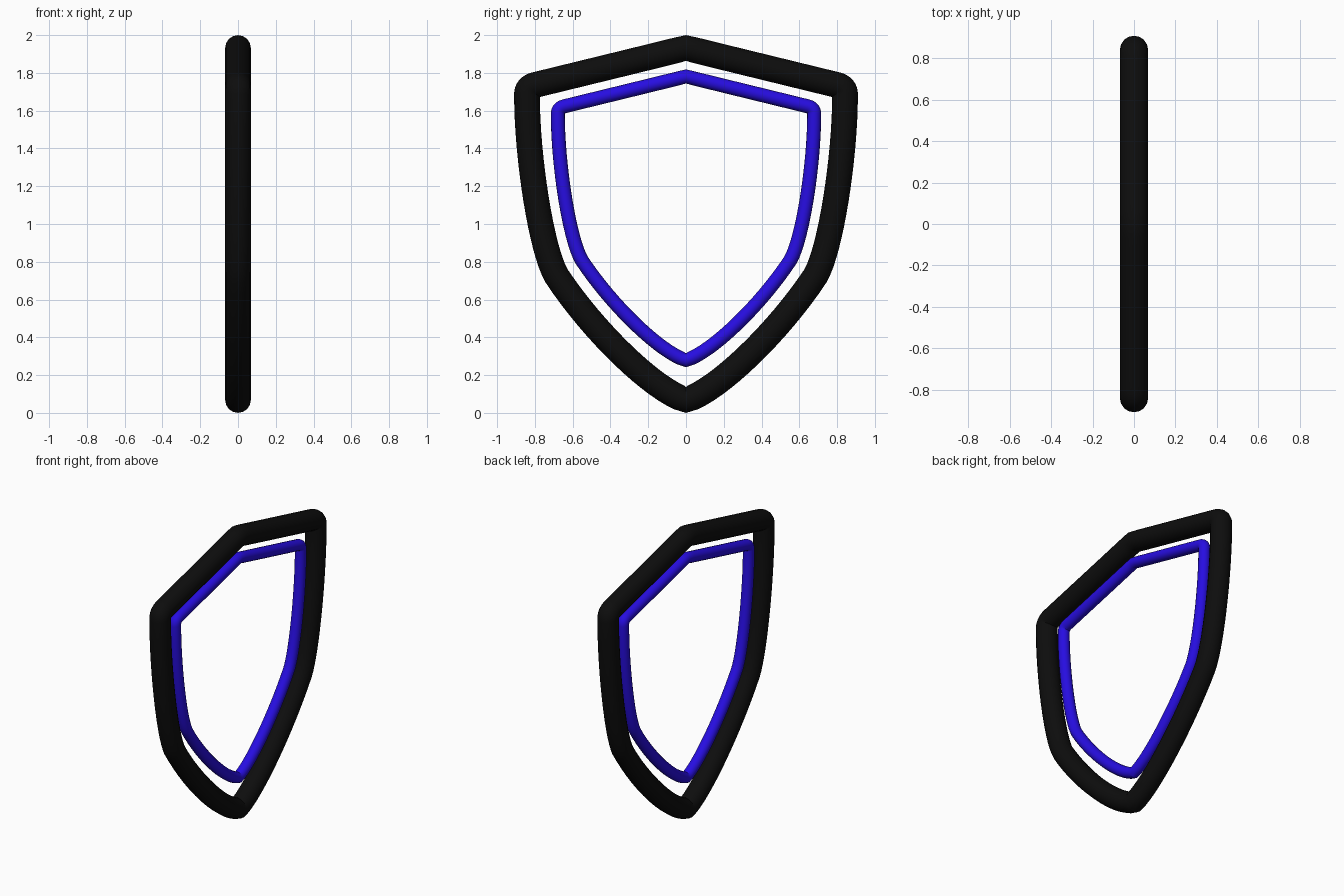
import bpy
from mathutils import Vector

cube = bpy.data.objects.get("Cube")
if cube:
    bpy.data.objects.remove(cube, do_unlink=True)


def make_material(name, rgb):
    mat = bpy.data.materials.new(name)
    mat.use_nodes = True
    mat.diffuse_color = (*rgb, 1)
    mat.node_tree.nodes["Principled BSDF"].inputs["Base Color"].default_value = (*rgb, 1)
    return mat


# Half outline as (incoming handle, point, outgoing handle) in (y, z)
APEX = ((-0.27, 1.865), (0, 1.932), (0.27, 1.865))
HALF = [
    ((0.53, 1.802), (0.795, 1.737), (0.825, 1.73)),   # shoulder, top side
    ((0.842, 1.715), (0.842, 1.685), (0.842, 1.35)),  # shoulder, outer side
    ((0.765, 0.86), (0.685, 0.725), (0.49, 0.43)),    # knee
]
TIP = ((0.17, 0.12), (0, 0.068), (-0.17, 0.12))


def flip(knot):
    """Mirror a knot across y = 0, swapping its handles."""
    return tuple((-y, z) for y, z in reversed(knot))


OUTLINE = [APEX] + HALF + [TIP] + [flip(k) for k in reversed(HALF)]


def shield_ring(name, radius, scale, lift, mat):
    """Closed round tube that follows the shield outline."""
    curve = bpy.data.curves.new(name, "CURVE")
    curve.dimensions = "3D"
    curve.bevel_depth = radius
    curve.bevel_resolution = 6
    curve.resolution_u = 16
    spline = curve.splines.new("BEZIER")
    spline.bezier_points.add(len(OUTLINE) - 1)
    spline.use_cyclic_u = True
    for point, knot in zip(spline.bezier_points, OUTLINE):
        point.handle_left_type = point.handle_right_type = "FREE"
        left, co, right = (Vector((0, y * scale, z * scale + lift)) for y, z in knot)
        point.handle_left, point.co, point.handle_right = left, co, right
    curve.materials.append(mat)
    ring = bpy.data.objects.new(name, curve)
    bpy.context.collection.objects.link(ring)

    # Turn the tube into a smooth mesh
    bpy.ops.object.select_all(action="DESELECT")
    ring.select_set(True)
    bpy.context.view_layer.objects.active = ring
    bpy.ops.object.convert(target="MESH")
    bpy.ops.object.shade_smooth_by_angle()


black = make_material("black", (0.004, 0.004, 0.004))
blue = make_material("blue", (0.02, 0.004, 0.75))

shield_ring("outer_frame", 0.068, 1, 0, black)
shield_ring("inner_trim", 0.037, 0.806, 0.224, blue)
